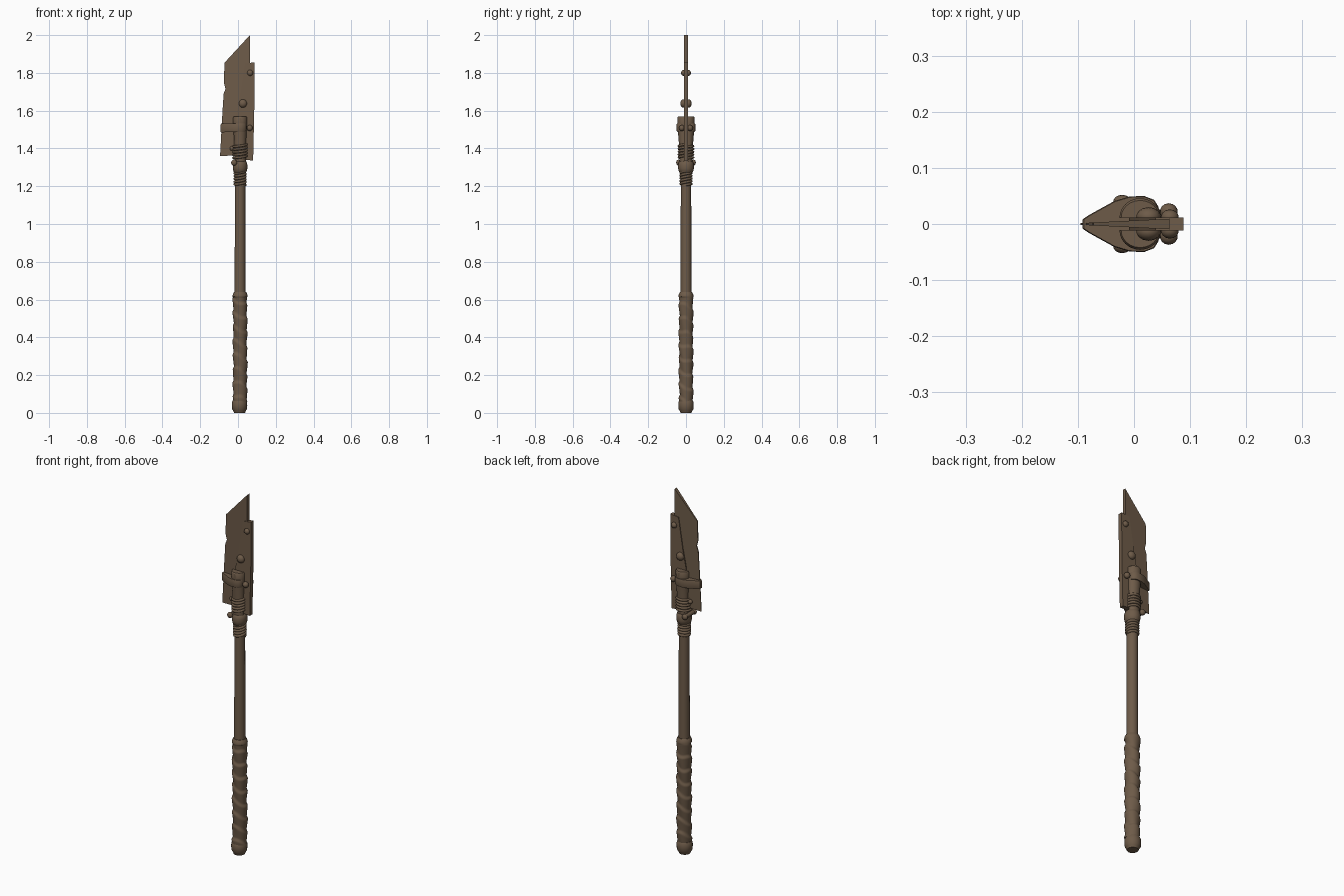
import bpy, bmesh, math
from math import sin, cos, pi

if "Cube" in bpy.data.objects:
    bpy.data.objects.remove(bpy.data.objects["Cube"])

CX = 0.011  # shaft axis


def material(name, c):
    m = bpy.data.materials.new(name)
    m.diffuse_color = (*c, 1)
    m.use_nodes = True
    m.node_tree.nodes["Principled BSDF"].inputs["Base Color"].default_value = m.diffuse_color
    return m


BROWN = material("weathered brown", (0.155, 0.105, 0.066))


def finish(name, bm, angle=35):
    bmesh.ops.recalc_face_normals(bm, faces=bm.faces)
    me = bpy.data.meshes.new(name)
    bm.to_mesh(me)
    bm.free()
    me.materials.append(BROWN)
    ob = bpy.data.objects.new(name, me)
    bpy.context.collection.objects.link(ob)
    bpy.ops.object.select_all(action='DESELECT')
    ob.select_set(True)
    bpy.context.view_layer.objects.active = ob
    bpy.ops.object.shade_smooth_by_angle(angle=math.radians(angle))
    return ob


def skin(name, rows, angle=35):
    """Join closed rings of points into a capped tube."""
    bm = bmesh.new()
    vs = [[bm.verts.new(p) for p in r] for r in rows]
    n = len(vs[0])
    for a, b in zip(vs, vs[1:]):
        for i in range(n):
            j = (i + 1) % n
            bm.faces.new((a[i], a[j], b[j], b[i]))
    bm.faces.new(vs[0])
    bm.faces.new(vs[-1])
    return finish(name, bm, angle)


def lathe(name, profile, n=20, sx=1.0, cx=CX):
    skin(name, [[(cx + sx * r * cos(2 * pi * i / n), r * sin(2 * pi * i / n), z)
                 for i in range(n)] for r, z in profile])


def coil(name, radius, wire, z0, z1, turns, sx=1.0):
    rows = []
    steps = turns * 20
    for k in range(steps + 1):
        t = 2 * pi * k / 20
        z = z0 + (z1 - z0) * k / steps
        row = []
        for i in range(8):
            p = 2 * pi * i / 8
            q = radius + wire * cos(p)
            row.append((CX + sx * q * cos(t), q * sin(t),
                        z + wire * sin(p) + 0.004 * sin(t + 0.6)))
        rows.append(row)
    skin(name, rows, 60)


def slab(name, outline, half):
    """Flat plate in xz; half(x) gives its half thickness."""
    bm = bmesh.new()
    f = [bm.verts.new((x, -half(x), z)) for x, z in outline]
    b = [bm.verts.new((x, half(x), z)) for x, z in outline]
    bm.faces.new(f)
    bm.faces.new(b[::-1])
    for i in range(len(f)):
        j = (i + 1) % len(f)
        bm.faces.new((f[i], f[j], b[j], b[i]))
    return finish(name, bm, 20)


# pommel
lathe("pommel", [(0.029, 0), (0.034, 0.012), (0.039, 0.02), (0.041, 0.04),
                 (0.040, 0.058), (0.035, 0.068)], cx=0.008)

# leather grip with overlapping spiral wraps
rows = []
for k in range(121):
    z = 0.06 + 0.58 * k / 120
    row = []
    for i in range(28):
        t = 2 * pi * i / 28
        u = (z / 0.072 + i / 28 + 0.12 * sin(2 * t + 9 * z)) % 1.0
        r = 0.0335 + 0.0065 * min(u / 0.8, (1 - u) / 0.2) + 0.0012 * sin(3 * t + 31 * z)
        if z > 0.615:
            r = 0.040 - 0.008 * ((z - 0.615) / 0.025) ** 2
        row.append((CX + r * cos(t), r * sin(t), z))
    rows.append(row)
skin("leather_grip", rows, 50)

# shaft
lathe("shaft", [(0.029, 0.6), (0.028, 0.95), (0.0275, 1.3)], 16)

# wire binding below the collar, collar, binding around the socket
coil("lower_wire_binding", 0.028, 0.007, 1.205, 1.278, 5)
lathe("collar", [(0.030, 1.27), (0.038, 1.278), (0.042, 1.295), (0.042, 1.312),
                 (0.038, 1.328), (0.030, 1.335)], sx=0.92)
coil("upper_wire_binding", 0.038, 0.0065, 1.345, 1.42, 5, 0.95)

# two socket prongs gripping the blade
for s, side in ((-1, "front"), (1, "back")):
    rows = []
    for z, rx, ry in ((1.31, .030, .034), (1.42, .031, .037), (1.48, .034, .042),
                      (1.53, .037, .045), (1.562, .037, .046), (1.568, .034, .042)):
        rows.append([(CX + rx * cos(pi * i / 12), s * (0.011 + (ry - 0.011) * sin(pi * i / 12)), z)
                     for i in range(13)])
    skin(side + "_socket_prong", rows)

# blade, thin at the chipped left edge and thick at the back
slab("blade", [(0.063, 2.0), (-0.072, 1.853), (-0.074, 1.745), (-0.066, 1.715),
               (-0.076, 1.69), (-0.083, 1.58), (-0.095, 1.36), (-0.035, 1.362),
               (0.05, 1.40), (0.063, 1.84)],
     lambda x: 0.0015 + 0.008 * (x + 0.095) / 0.16)

# spine plate
slab("spine_plate", [(0.038, 1.85), (0.088, 1.856), (0.086, 1.6), (0.080, 1.336),
                     (-0.012, 1.345), (-0.008, 1.58), (0.012, 1.68)], lambda x: 0.0115)

# clamp band wrapping the blade edge
half = [(-0.092, 0.008), (-0.082, 0.015), (-0.035, 0.041), (-0.008, 0.049),
        (0.018, 0.050), (0.036, 0.043), (0.044, 0.030)]
ring = half + [(x, -y) for x, y in half[::-1]]
skin("clamp_band", [[(x * k, y * k, z + (0.004 * x / 0.09 if z < 1.5 else 0)) for x, y in ring]
                    for k, z in ((0.97, 1.489), (1, 1.493), (1, 1.527), (0.97, 1.531))])


# rivets on both sides
def rivets(name, x, z, y, r, depth):
    for s in (-1, 1):
        bm = bmesh.new()
        bmesh.ops.create_uvsphere(bm, u_segments=14, v_segments=8, radius=1)
        for v in bm.verts:
            v.co = (x + r * v.co.x, s * y + depth * v.co.y, z + r * v.co.z)
        finish(name, bm, 60)


rivets("upper_rivet", 0.064, 1.80, 0.012, 0.016, 0.014)
rivets("middle_rivet", 0.026, 1.638, 0.013, 0.022, 0.017)
rivets("clamp_rivet", 0.062, 1.508, 0.022, 0.016, 0.015)
rivets("collar_rivet", -0.021, 1.325, 0.040, 0.016, 0.012)
rivets("blade_rivet", -0.032, 1.40, 0.008, 0.012, 0.012)

# short pins carrying the clamp and collar rivets
for nm, x, z, y in (("clamp_pin", 0.062, 1.508, 0.022), ("collar_pin", -0.021, 1.325, 0.042)):
    skin(nm, [[(x + 0.011 * cos(pi * i / 6), s * y, z + 0.011 * sin(pi * i / 6))
               for i in range(12)] for s in (-1, 1)])
